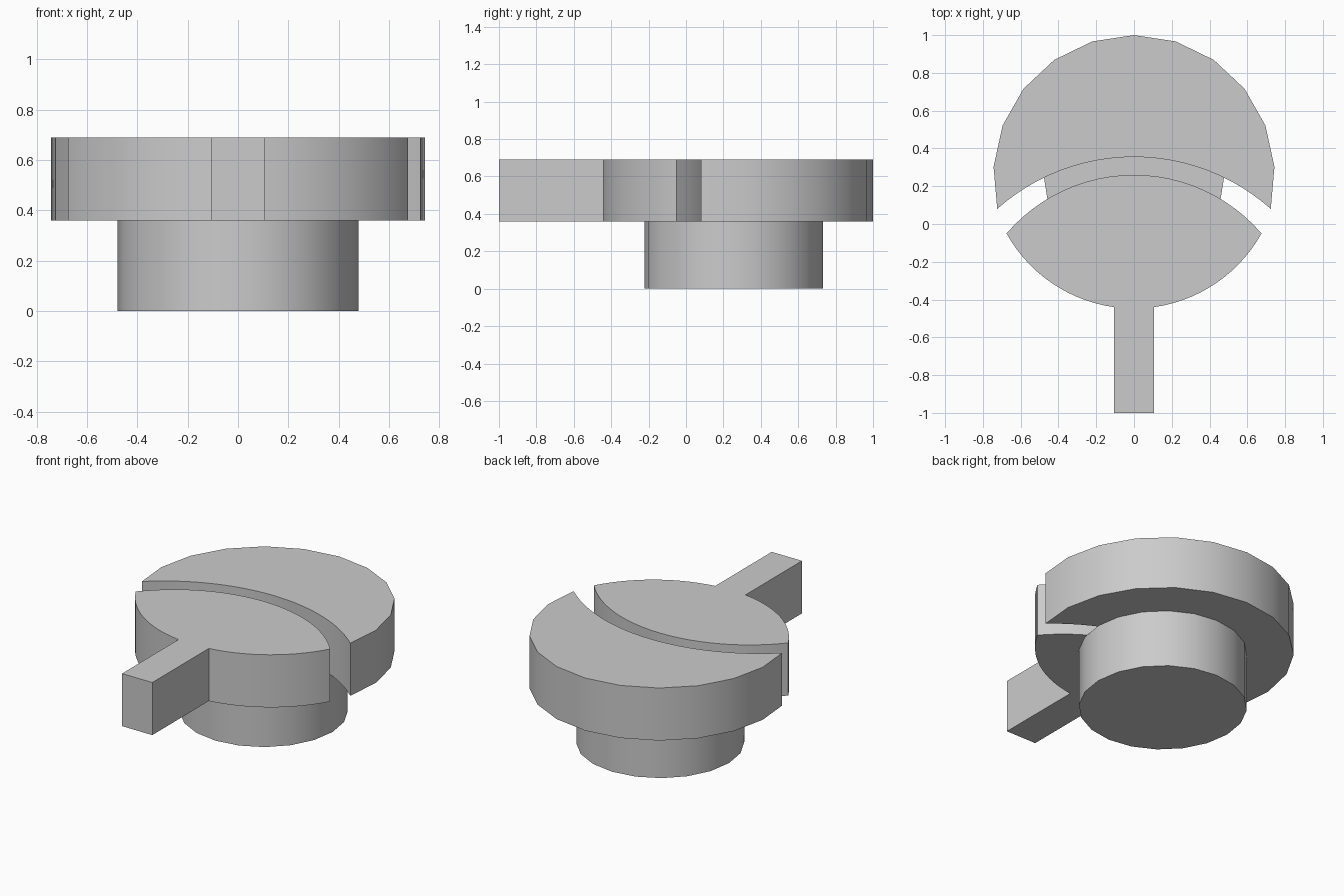
import bpy
from math import sin, cos, radians, asin, atan2, hypot, pi

cube = bpy.data.objects.get("Cube")
if cube:
    bpy.data.objects.remove(cube)

grey = bpy.data.materials.new("plain grey")
grey.use_nodes = True
colour = (0.6, 0.6, 0.6, 1)
grey.diffuse_color = colour
grey.node_tree.nodes["Principled BSDF"].inputs["Base Color"].default_value = colour

SPLIT, TOP = 0.36, 0.69


def arc(cy, r, start, end, steps):
    """Points on a circle centred on x = 0; angles run from +y towards +x."""
    return [(r * sin(start + (end - start) * i / steps),
             cy + r * cos(start + (end - start) * i / steps)) for i in range(steps + 1)]


def bow(half, end_y, apex_y, steps=24):
    """Upward bulging arc from the left end to the right end."""
    rise = apex_y - end_y
    r = (half * half + rise * rise) / (2 * rise)
    a = asin(half / r)
    return arc(apex_y - r, r, -a, a, steps)


def prism(name, outline, z0, z1):
    n = len(outline)
    verts = [(x, y, z) for z in (z0, z1) for x, y in outline]
    faces = [tuple(range(n)), tuple(range(n, 2 * n))]
    faces += [(i, (i + 1) % n, (i + 1) % n + n, i + n) for i in range(n)]
    mesh = bpy.data.meshes.new(name)
    mesh.from_pydata(verts, [], faces)
    mesh.materials.append(grey)
    obj = bpy.data.objects.new(name, mesh)
    bpy.context.collection.objects.link(obj)
    bpy.ops.object.select_all(action='DESELECT')
    obj.select_set(True)
    bpy.context.view_layer.objects.active = obj
    # Consistent outward normals, then smooth curved walls with sharp rims
    bpy.ops.object.mode_set(mode='EDIT')
    bpy.ops.mesh.select_all(action='SELECT')
    bpy.ops.mesh.normals_make_consistent(inside=False)
    bpy.ops.object.mode_set(mode='OBJECT')
    bpy.ops.object.shade_smooth_by_angle(angle=radians(30))
    return obj


# Round base
prism("round_base", arc(0.255, 0.478, 0, 2 * pi, 20)[:-1], 0, SPLIT)

# Crescent: coarse outer rim, fine concave inner edge
sweep = radians(103.6)
rim = arc(0.255, 0.745, sweep, -sweep, 12)
tip_x, tip_y = rim[0]
prism("crescent", rim + bow(tip_x, tip_y, 0.355)[1:-1], SPLIT, TOP)

# Lens with its square handle, drawn as one outline
half, end_y, stem = 0.675, -0.05, 0.105
cy = 0.325
r = hypot(half, end_y - cy)
a_end = atan2(half, end_y - cy)
a_stem = pi - asin(stem / r)
right = arc(cy, r, a_end, a_stem, 14)
left = [(-x, y) for x, y in reversed(right)]
handle = [(stem, -1), (-stem, -1)]
prism("lens_with_handle",
      bow(half, end_y, 0.26)[1:-1] + right + handle + left, SPLIT, TOP)
